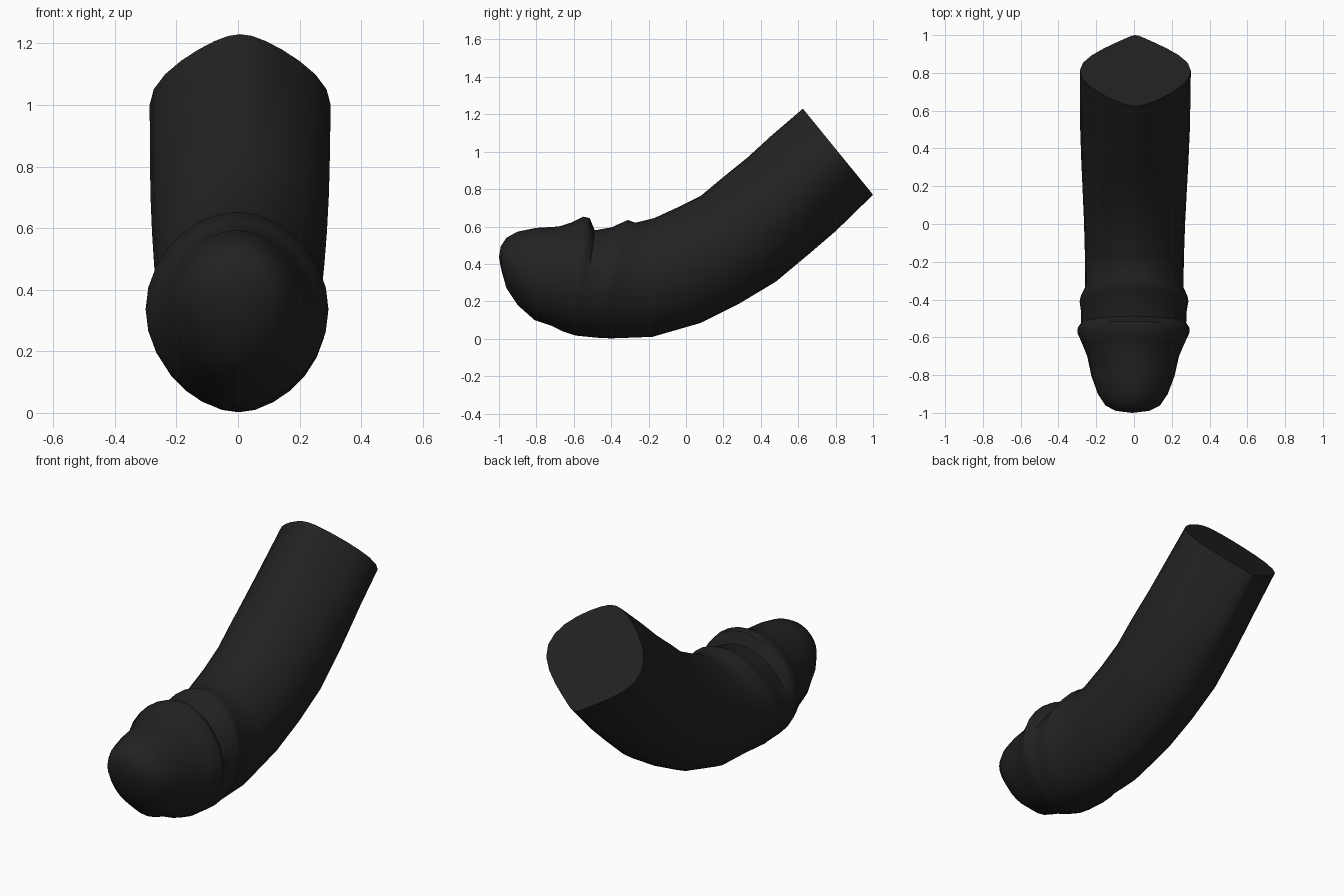
import bpy, bmesh, math

black = bpy.data.materials.new("soft_black")
black.diffuse_color = (0.016, 0.016, 0.016, 1)

# stations along the bent body: top y, top z, bottom y, bottom z, half width
stations = [
    (-0.99, 0.495, -0.988, 0.37, 0.09),
    (-0.96, 0.54, -0.96, 0.27, 0.145),
    (-0.90, 0.573, -0.90, 0.18, 0.185),
    (-0.80, 0.593, -0.81, 0.10, 0.22),
    (-0.68, 0.60, -0.72, 0.07, 0.243),
    (-0.61, 0.622, -0.66, 0.04, 0.27),
    (-0.55, 0.653, -0.60, 0.02, 0.297),
    (-0.515, 0.645, -0.58, 0.016, 0.295),
    (-0.488, 0.58, -0.56, 0.014, 0.278),
    (-0.40, 0.595, -0.52, 0.01, 0.28),
    (-0.34, 0.622, -0.48, 0.006, 0.288),
    (-0.31, 0.635, -0.45, 0.004, 0.282),
    (-0.27, 0.62, -0.40, 0.002, 0.26),
    (-0.17, 0.645, -0.18, 0.01, 0.262),
    (-0.05, 0.70, 0.08, 0.085, 0.268),
    (0.08, 0.765, 0.28, 0.185, 0.276),
    (0.20, 0.865, 0.48, 0.305, 0.284),
    (0.33, 0.97, 0.66, 0.455, 0.29),
    (0.45, 1.08, 0.80, 0.575, 0.292),
    (0.625, 1.23, 1.0, 0.77, 0.294),
]
SIDES = 28

bm = bmesh.new()
rings = []
for i, (ty, tz, by, bz, w) in enumerate(stations):
    u = max(0, (i - 16) / 3)
    ring = []
    for k in range(SIDES):
        a = 2 * math.pi * k / SIDES
        c = math.cos(a)
        # the section grows more pointed at top and bottom towards the cut end
        point = 0.08 + u * (0.34 if c > 0 else 0.62)
        x = w * math.sin(a) * (1 - point * c * c)
        f = (1 - c) / 2
        shift = 0.007 * (i - 10) / 9
        ring.append(bm.verts.new((x + shift, ty + (by - ty) * f, tz + (bz - tz) * f)))
    rings.append(ring)

# side walls
for r0, r1 in zip(rings, rings[1:]):
    for k in range(SIDES):
        n = (k + 1) % SIDES
        bm.faces.new((r0[k], r0[n], r1[n], r1[k]))
# rounded tip and flat cut end
tip = bm.verts.new((-0.01, -1.0, 0.435))
for k in range(SIDES):
    bm.faces.new((tip, rings[0][(k + 1) % SIDES], rings[0][k]))
bm.faces.new(rings[-1])
bmesh.ops.recalc_face_normals(bm, faces=bm.faces)

mesh = bpy.data.meshes.new("curved_body")
bm.to_mesh(mesh)
bm.free()
mesh.materials.append(black)
body = bpy.data.objects.new("curved_body", mesh)
bpy.context.collection.objects.link(body)
bpy.context.view_layer.objects.active = body
body.select_set(True)
bpy.ops.object.shade_smooth_by_angle(angle=math.radians(50))
